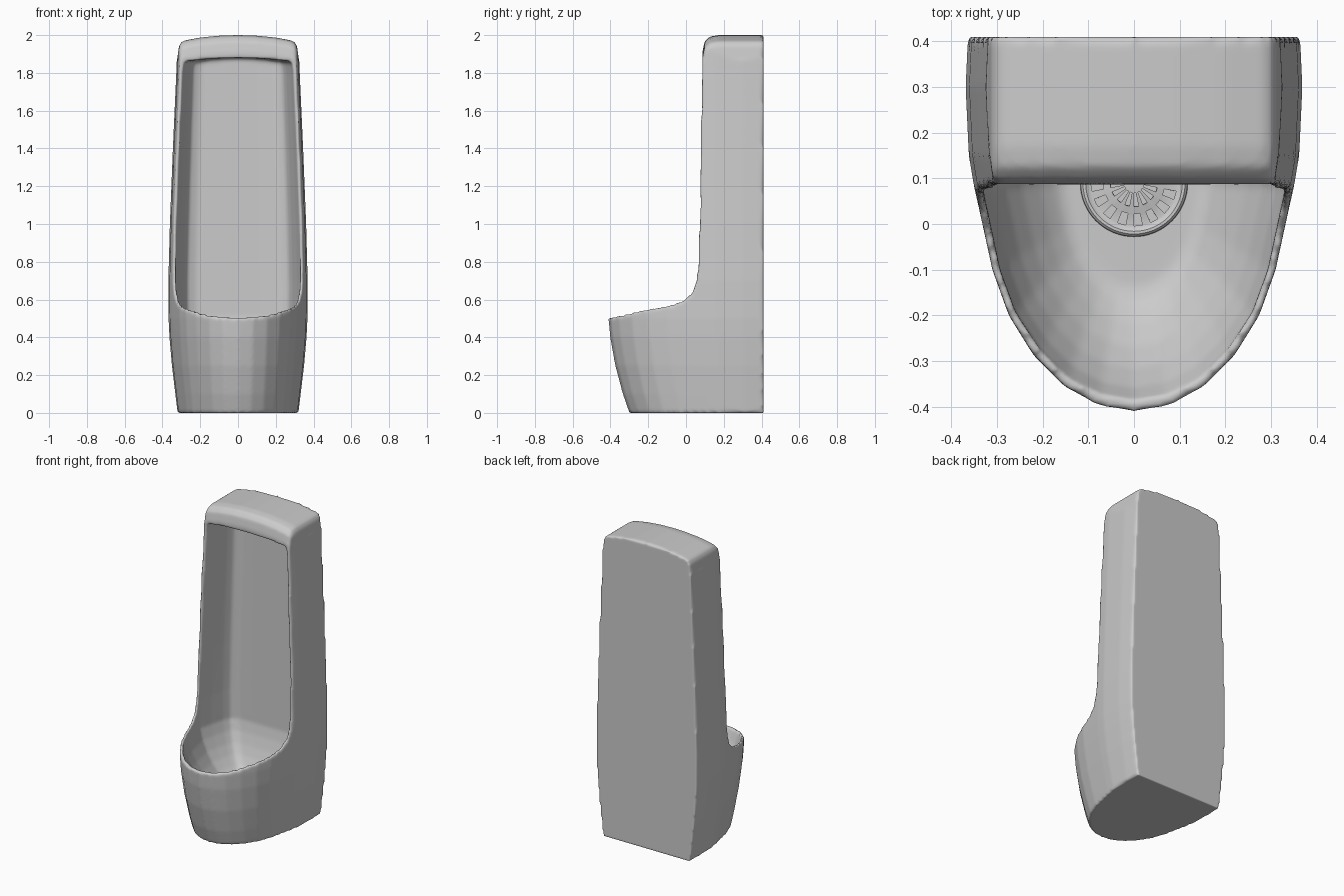
import bpy, bmesh, math

if "Cube" in bpy.data.objects:
    bpy.data.objects.remove(bpy.data.objects["Cube"])

BACK = 0.41


def loft(name, rings):
    """Closed solid skinned through equal-length rings of points."""
    bm = bmesh.new()
    loops = [[bm.verts.new(p) for p in r] for r in rings]
    n = len(rings[0])
    for a, b in zip(loops, loops[1:]):
        for i in range(n):
            j = (i + 1) % n
            bm.faces.new((a[i], a[j], b[j], b[i]))
    bm.faces.new(loops[0])
    bm.faces.new(loops[-1][::-1])
    bmesh.ops.recalc_face_normals(bm, faces=bm.faces)
    return to_object(name, bm)


def to_object(name, bm):
    me = bpy.data.meshes.new(name)
    bm.to_mesh(me)
    bm.free()
    ob = bpy.data.objects.new(name, me)
    bpy.context.collection.objects.link(ob)
    return ob


def apply_mod(ob, kind, **settings):
    m = ob.modifiers.new(kind.lower(), kind)
    for k, v in settings.items():
        setattr(m, k, v)
    bpy.context.view_layer.objects.active = ob
    bpy.ops.object.modifier_apply(modifier=m.name)


def boolean(ob, cutter, operation):
    cutter.hide_render = True
    apply_mod(ob, 'BOOLEAN', object=cutter, operation=operation, solver='EXACT')
    bpy.data.objects.remove(cutter)


def mirrored(half):
    """Half outline ending at the front centre point -> full outline."""
    return half + [(-x, y) for x, y in half[-2::-1]]


def lerp(table, z, col):
    for a, b in zip(table, table[1:]):
        if z <= b[0]:
            t = (z - a[0]) / (b[0] - a[0])
            return a[col] + t * (b[col] - a[col])
    return table[-1][col]


# Outer body: height, half width, front reach
rows = [(0, .32, -.30), (.1, .332, -.335), (.25, .35, -.375), (.4, .363, -.402),
        (.5, .368, -.411), (.7, .369, -.411), (1.0, .361, -.411),
        (1.4, .345, -.411), (1.8, .327, -.411), (2.1, .316, -.411)]
plan = mirrored([(.365, .41), (.37, .3), (.363, .15), (.351, .08), (.312, -.1),
                 (.276, -.2), (.222, -.287), (.155, -.355), (.08, -.397), (0, -.411)])
body = loft("urinal_body", [
    [(x * w / .37, BACK - (BACK - y) * (BACK - f) / .821, z) for x, y in plan]
    for z, w, f in rows])

# Side silhouette swept across x, dropping towards the sides for the arched top
side = [(.5, -.1), (.5, 2.0), (.17, 2.0), (.125, 1.992), (.098, 1.965), (.087, 1.91),
        (.082, 1.7), (.074, 1.1), (.066, .8), (.056, .70), (.034, .64), (-.01, .597),
        (-.07, .572), (-.22, .545), (-.41, .5), (-.6, .46), (-.6, -.1)]
arch = [(0, 0), (.1, .003), (.2, .013), (.28, .028), (.3, .037), (.313, .06),
        (.322, .13), (.42, .2)]
slices = [(-x, d) for x, d in arch[:0:-1]] + arch
boolean(body, loft("side_cutter", [
    [(x, y, z - (d if z > 1.8 else 0)) for y, z in side] for x, d in slices]), 'INTERSECT')

# Hollow: height, x scale, y scale about the drain centre
DRAIN_Y = .09
hollow = mirrored([(.12, .33), (.22, .328), (.268, .308), (.288, .26), (.312, .17),
                   (.331, .08), (.293, -.1), (.258, -.195), (.205, -.275),
                   (.143, -.338), (.073, -.376), (0, -.389)])
levels = [(.22, .48, .48), (.23, .55, .55), (.26, .65, .64), (.31, .77, .75),
          (.37, .87, .85), (.44, .95, .94), (.51, 1, 1), (.7, 1, 1), (1.0, 1, 1),
          (1.4, 1, 1), (1.8, 1, 1), (1.85, .99, 1), (1.862, .95, 1),
          (1.87, .7, 1), (1.877, .4, 1), (1.88, .03, 1)]
boolean(body, loft("hollow_cutter", [
    [(x * sx * lerp(rows, z, 1) / .368, DRAIN_Y + (y - DRAIN_Y) * sy, z) for x, y in hollow]
    for z, sx, sy in levels]), 'DIFFERENCE')

# Soft ceramic edges
apply_mod(body, 'REMESH', mode='VOXEL', voxel_size=.01)
apply_mod(body, 'SMOOTH', factor=.5, iterations=4)
for p in body.data.polygons:
    p.use_smooth = True

# Drain strainer: shallow dome with two rings of slots
SEG = 64
profile = [(.008, .024), (.022, .023), (.052, .019), (.068, .015), (.094, .010),
           (.101, .011), (.106, .015), (.112, .015), (.117, .010), (.118, .0)]
bm = bmesh.new()
rings = [[bm.verts.new((r * math.cos(2 * math.pi * i / SEG),
                        r * math.sin(2 * math.pi * i / SEG), h)) for i in range(SEG)]
         for r, h in profile]
bm.faces.new(rings[0])
for k, (a, b) in enumerate(zip(rings, rings[1:])):
    for i in range(SEG):
        if k in (1, 3) and i % 4 < 2:
            continue
        j = (i + 1) % SEG
        bm.faces.new((a[i], b[i], b[j], a[j]))
bmesh.ops.recalc_face_normals(bm, faces=bm.faces)
drain = to_object("drain_strainer", bm)
drain.location = (0, DRAIN_Y, .221)
apply_mod(drain, 'SOLIDIFY', thickness=.005)
bpy.ops.object.select_all(action='DESELECT')
drain.select_set(True)
bpy.context.view_layer.objects.active = drain
bpy.ops.object.shade_smooth_by_angle(angle=math.radians(35))
